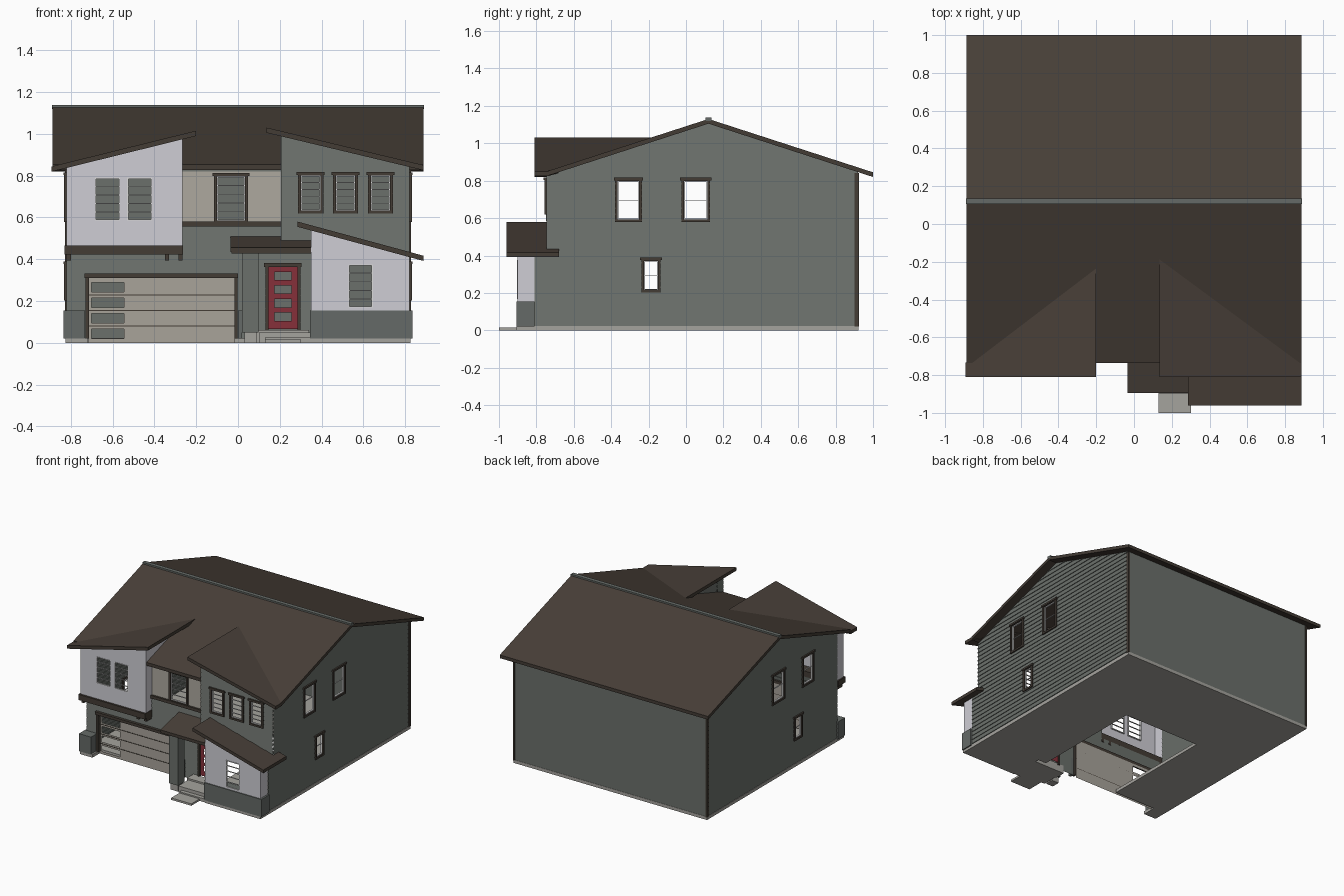
import bpy, bmesh, math
from mathutils import Vector

if "Cube" in bpy.data.objects:
    bpy.data.objects.remove(bpy.data.objects["Cube"])


def mat(name, hexcol):
    lin = []
    for i in (0, 2, 4):
        c = int(hexcol[i:i + 2], 16) / 255
        lin.append(c / 12.92 if c <= 0.04045 else ((c + 0.055) / 1.055) ** 2.4)
    m = bpy.data.materials.new(name)
    m.diffuse_color = (*lin, 1)
    m.use_nodes = True
    m.node_tree.nodes["Principled BSDF"].inputs["Base Color"].default_value = m.diffuse_color
    return m


SIDING = mat("grey_green_siding", "6b706b")
PANEL = mat("pale_lavender_panel", "cfced5")
TRIM = mat("dark_brown_trim", "433c35")
ROOF = mat("brown_roof", "483f38")
STONE = mat("grey_stone", "656a67")
RED = mat("red_door", "86303a")
GARAGE = mat("warm_grey_garage", "a8a39a")
BEIGE = mat("beige_panel", "aea99f")
CONCRETE = mat("concrete", "a5a39d")
WHITE = mat("white_frame", "dcdcdc")


def make(name, bm, *mats):
    me = bpy.data.meshes.new(name)
    bm.to_mesh(me)
    bm.free()
    for m in mats:
        me.materials.append(m)
    ob = bpy.data.objects.new(name, me)
    bpy.context.collection.objects.link(ob)
    return ob


def boxes(name, pairs, m):
    bm = bmesh.new()
    for a, b in pairs:
        a, b = Vector(a), Vector(b)
        vs = bmesh.ops.create_cube(bm, size=1)["verts"]
        for v in vs:
            v.co = Vector(((a[i] + b[i]) / 2 + v.co[i] * abs(b[i] - a[i]) for i in range(3)))
    return make(name, bm, m)


# wall planes: map (along, height, outward) to a point
def front(y): return lambda u, z, d: (u, y - d, z)
def back(y): return lambda u, z, d: (u, y + d, z)
def right(x): return lambda u, z, d: (x + d, u, z)
def left(x): return lambda u, z, d: (x - d, u, z)


def wall(name, place, u0, u1, z0, z1, m, holes=(), course=0.0, clips=(), lap=0.005):
    """Flat or lap-sided wall with rectangular holes, clipped under roof planes."""
    us, zs = {u0, u1}, {z0, z1}
    for a, b, c, d in holes:
        us |= {a, b}
        zs |= {c, d}
    if course:
        zs |= {round(k * course, 4) for k in range(60)}
    us = sorted(u for u in us if u0 <= u <= u1)
    zs = sorted(z for z in zs if z0 <= z <= z1)
    out = Vector(place(0, 0, 1)) - Vector(place(0, 0, 0))
    bm = bmesh.new()

    def quad(*pts):
        return bm.faces.new([bm.verts.new(place(*p)) for p in pts])

    for za, zb in zip(zs, zs[1:]):
        zm = (za + zb) / 2
        da = db = 0.0
        if course:
            c0 = math.floor(zm / course) * course
            da, db = (lap * (1 - (z - c0) / course) for z in (za, zb))
        for ua, ub in zip(us, us[1:]):
            um = (ua + ub) / 2
            if any(a < um < b and c < zm < d for a, b, c, d in holes):
                continue
            f = quad((ua, za, da), (ub, za, da), (ub, zb, db), (ua, zb, db))
            f.normal_update()
            if f.normal.dot(out) < 0:
                f.normal_flip()
            if course and da > lap * 0.95:
                f = quad((ua, za, 0), (ub, za, 0), (ub, za, da), (ua, za, da))
                f.normal_update()
                if f.normal.z > 0:
                    f.normal_flip()
    for co, no in clips:
        bmesh.ops.bisect_plane(bm, geom=bm.verts[:] + bm.edges[:] + bm.faces[:],
                               plane_co=co, plane_no=no, clear_outer=True)
    return make(name, bm, m)


def window(name, place, hole, bars, trim=0.014):
    """White sash with horizontal bars, and a dark surround if trim > 0."""
    a, b, c, d = hole

    def ring(t, d0, d1, s):
        a0, b0, c0, e0 = a - max(s, 0), b + max(s, 0), c - max(s, 0), d + max(s, 0)
        return [(place(a0, c0, d0), place(a0 + t, e0, d1)), (place(b0 - t, c0, d0), place(b0, e0, d1)),
                (place(a0, c0, d0), place(b0, c0 + t, d1)), (place(a0, e0 - t, d0), place(b0, e0, d1))]
    sash = ring(0.005, -0.01, 0.003, 0)
    for i in range(1, bars + 1):
        z = c + (d - c) * i / (bars + 1)
        sash.append((place(a, z - 0.002, -0.008), place(b, z + 0.002, 0.0)))
    boxes(name + "_sash", sash, WHITE)
    if trim:
        cap = [(place(a - 1.5 * trim, d + 0.004, -0.004), place(b + 1.5 * trim, d + trim + 0.004, 0.016))]
        boxes(name + "_trim", ring(trim, -0.004, 0.012, trim) + cap, TRIM)


def slab(name, pts, height, t=0.025):
    """Roof slab over a plan outline, top face given by height(x, y)."""
    bm = bmesh.new()
    top = [bm.verts.new((x, y, height(x, y))) for x, y in pts]
    low = [bm.verts.new((x, y, height(x, y) - t)) for x, y in pts]
    bm.faces.new(top)
    bm.faces.new(low[::-1])
    n = len(pts)
    for i in range(n):
        bm.faces.new((top[i], low[i], low[(i + 1) % n], top[(i + 1) % n]))
    bmesh.ops.recalc_face_normals(bm, faces=bm.faces[:])
    for f in bm.faces:
        f.material_index = 1 if abs(f.normal.z) < 0.5 else 0
    return make(name, bm, ROOF, TRIM)


C = 0.0325          # siding course height
FY, BY = -0.67, -0.745   # recessed front wall, upper bay front
S, SL, SR, SP = 0.324, 0.247, -0.239, -0.271   # roof slopes

# roofs
main = lambda x, y: 1.13 - S * abs(y - 0.12)
left_h = lambda x, y: 0.845 + SL * (x + 0.888)
right_h = lambda x, y: 1.03 + SR * (x - 0.136)
low_h = lambda x, y: 0.58 + SP * (x - 0.285)
slab("main_roof_back", [(-.888, .12), (.888, .12), (.888, 1.0), (-.888, 1.0)], main)
slab("main_roof_front", [(-.888, -.735), (.888, -.735), (.888, .12), (-.888, .12)], main)
slab("left_bay_roof", [(-.892, -.81), (-.2, -.81), (-.2, -.2), (-.892, -.735)], left_h)
slab("right_bay_roof", [(.136, -.81), (.888, -.81), (.888, -.735), (.136, -.15)], right_h)
slab("lower_right_roof", [(.285, -.96), (.888, -.96), (.888, -.68), (.825, -.68), (.825, BY), (.285, BY)], low_h)
slab("porch_roof", [(-.035, -.895), (.35, -.895), (.35, FY), (-.035, FY)],
     lambda x, y: 0.455 + 0.24 * (y + 0.895), 0.02)
boxes("porch_ceiling", [((-.03, -.888, .428), (.35, FY, .442))], TRIM)
boxes("ridge_cap", [((-.889, .105, 1.118), (.889, .135, 1.137))], STONE)

# side walls with matching windows
gable = [((0, .12, 1.108), (0, S, 1)), ((0, .12, 1.108), (0, -S, 1))]
side_holes = [(-.365, -.25, .592, .798), (-.01, .115, .592, .798), (-.225, -.15, .217, .372)]
for side, place, y0 in (("right", right(.82), BY), ("left", left(.82 * -1), FY)):
    wall(side + "_wall", place, y0, .92, .02, 1.12, SIDING, side_holes, C, gable)
    for i, h in enumerate(side_holes):
        window(f"{side}_window_{i + 1}", place, h, 1)
wall("right_wall_front_strip", right(.82), -.81, BY, .02, .43, SIDING, (), C)
wall("back_wall", back(.92), -.82, .82, .02, .845, SIDING)
boxes("back_corner_boards", [((s * .815, .9, .02), (s * .827, .925, .84)) for s in (-1, 1)], TRIM)

# recessed front wall with openings
wall("front_wall", front(FY), -.82, .35, .02, .855, SIDING,
     [(-.82, -.265, .45, .9), (.205, .35, .49, .9), (-.715, -.015, 0, .31),
      (.14, .29, .06, .365), (-.265, .205, .57, .82)], C)
mid_win = (-.1, .033, .585, .795)
wall("beige_upper_panel", front(FY), -.265, .205, .57, .82, BEIGE, [mid_win])
window("middle_window", front(FY), mid_win, 4)
boxes("middle_trim_band", [((-.265, FY - .015, .557), (.205, FY, .58))], TRIM)

# upper left bay
bay_wins = [(-.685, -.565, .585, .79), (-.53, -.412, .585, .79)]
wall("left_bay_front", front(BY), -.82, -.265, .46, 1.0, PANEL, bay_wins,
     clips=[((-.888, 0, .825), (-SL, 0, 1))])
for i, h in enumerate(bay_wins):
    window(f"left_bay_window_{i + 1}", front(BY), h, 4, 0)
wall("left_bay_outer_side", left(-.82), BY, FY, .46, .845, PANEL)
wall("left_bay_inner_side", right(-.265), BY, FY, .46, .98, PANEL)
wall("left_bay_cheek", right(-.265), FY, -.25, .85, .98, PANEL)
boxes("left_bay_band", [((-.83, BY - .015, .422), (-.262, FY, .465))], TRIM)
boxes("bay_brackets", [((x - .01, BY + .01, .395), (x + .01, FY, .425)) for x in (-.81, -.34, -.275)], TRIM)

# upper right bay
r_wins = [(x, x + .092, .632, .8) for x in (.302, .468, .636)]
wall("right_bay_front", front(BY), .205, .82, .42, 1.02, SIDING, r_wins + [(.205, .35, .4, .49)], C,
     [((.136, 0, 1.01), (-SR, 0, 1))])
for i, h in enumerate(r_wins):
    window(f"right_bay_window_{i + 1}", front(BY), h, 4)
wall("right_bay_inner_side", left(.205), BY, FY, .49, .995, SIDING, (), C)
wall("right_bay_cheek", left(.205), FY, -.2, .85, .995, SIDING)
boxes("right_bay_underside", [((.205, BY, .485), (.35, FY, .492))], SIDING)

# lower right room
low_win = (.528, .645, .168, .375)
wall("lower_room_front", front(-.9), .35, .82, .02, .57, PANEL, [low_win],
     clips=[((.285, 0, .56), (-SP, 0, 1))])
window("lower_room_window", front(-.9), low_win, 4, 0)
wall("lower_room_outer_side", right(.82), -.9, -.81, .02, .425, PANEL)
wall("lower_room_inner_side", left(.35), -.9, FY, .02, .54, SIDING, (), C)
boxes("stone_bases", [((.345, -.907, .02), (.834, -.81, .155)),
                      ((-.835, BY, .02), (-.732, FY + .01, .155)),
                      ((-.001, FY - .03, .02), (.02, FY, .155))], STONE)

# garage door
g_holes = [(-.7, -.545, z, z + .046) for z in (.02, .095, .168, .243)]
wall("garage_door", front(FY + .012), -.715, -.015, 0, .31, GARAGE, g_holes)
boxes("garage_grooves", [((-.715, FY + .009, z - .002), (-.015, FY + .012, z + .002)) for z in (.08, .154, .229)], TRIM)
boxes("garage_surround", [((-.735, FY - .025, .31), (0, FY + .012, .332)),
                          ((-.73, FY - .015, .02), (-.713, FY + .012, .31)),
                          ((-.017, FY - .015, .02), (-.003, FY + .012, .31))], TRIM)

# front door
wall("front_door", front(FY + .006), .145, .285, .065, .362, RED,
     [(.175, .256, z, z + .04) for z in (.105, .17, .235, .3)])
boxes("door_surround", [((.132, FY - .012, .05), (.146, FY + .01, .37)),
                        ((.284, FY - .012, .05), (.298, FY + .01, .37)),
                        ((.125, FY - .015, .362), (.305, FY + .01, .382))], TRIM)

# porch column, slabs, steps
boxes("porch_column", [((.02, -.87, .05), (.098, -.79, .43))], SIDING)
boxes("column_foot", [((.03, -.862, 0), (.09, -.798, .05))], CONCRETE)
boxes("porch_steps", [((.1, -.87, 0), (.35, FY, .05)), ((.13, -.9, 0), (.35, -.87, .025)),
                      ((.09, -.75, 0), (.34, FY, .062)),
                      ((.13, -1.0, 0), (.302, -.89, .015))], CONCRETE)
boxes("floor_slabs", [((.28, -.64, 0), (.825, .922, .024)), ((.35, -.905, 0), (.825, -.64, .024)),
                      ((-.825, -.64, 0), (-.37, .922, .024)), ((-.825, BY, 0), (-.72, -.64, .024)),
                      ((-.37, .25, 0), (.28, .922, .024))], CONCRETE)
